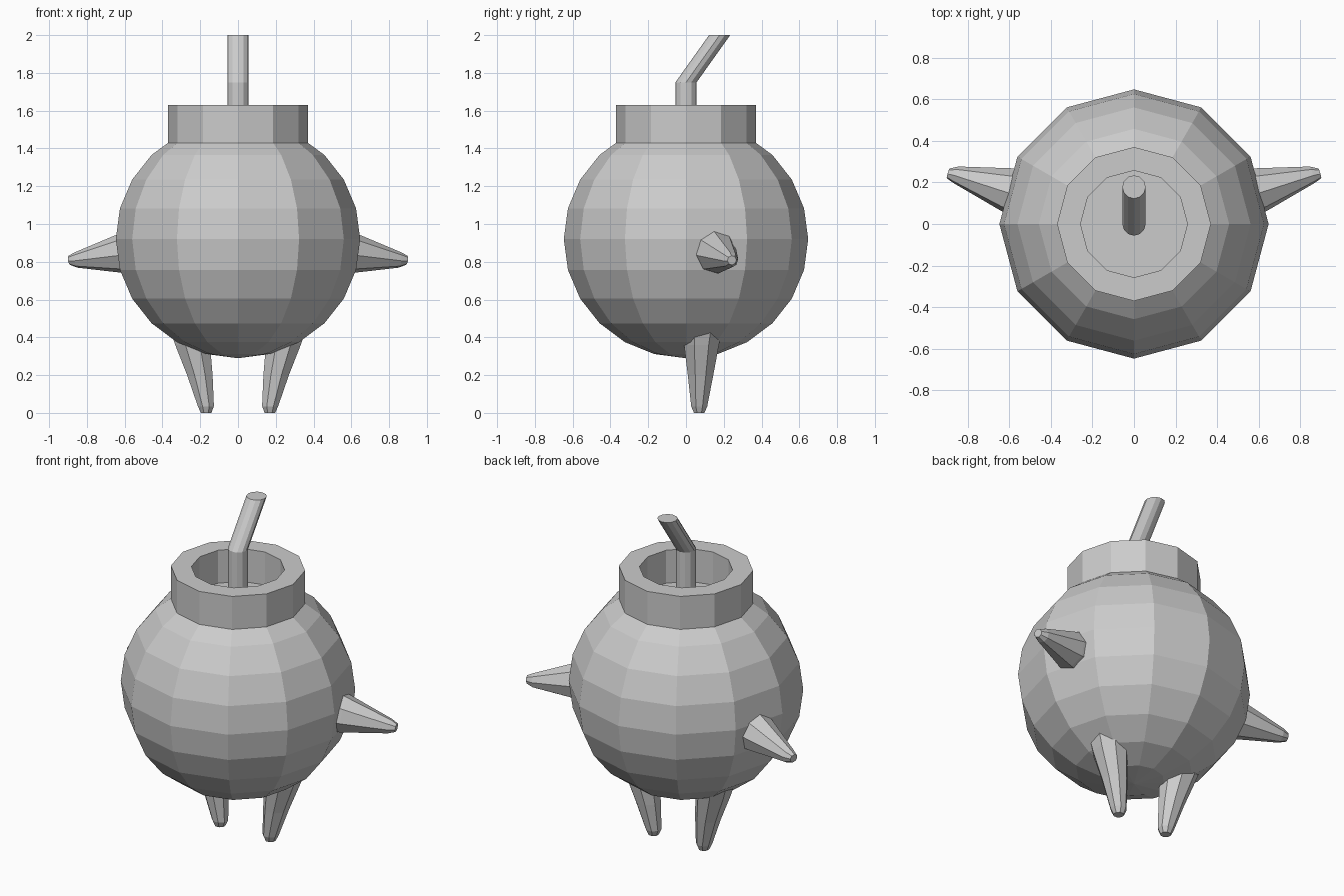
import bpy, bmesh, math
from mathutils import Vector

if "Cube" in bpy.data.objects:
    bpy.data.objects.remove(bpy.data.objects["Cube"])

grey = bpy.data.materials.new("grey")
grey.diffuse_color = (0.6, 0.6, 0.6, 1)
grey.use_nodes = True
grey.node_tree.nodes["Principled BSDF"].inputs["Base Color"].default_value = grey.diffuse_color


def loft(name, rings, sides, axis=(0, 0, 1), cap_start=True, cap_end=True, turn=0.0):
    """Skin round cross-sections (centre, radius) that all face along axis."""
    quat = Vector((0, 0, 1)).rotation_difference(Vector(axis).normalized())
    bm = bmesh.new()
    loops = []
    for centre, r in rings:
        loop = []
        for i in range(sides):
            a = 2 * math.pi * i / sides + turn
            offset = quat @ Vector((r * math.cos(a), r * math.sin(a), 0))
            loop.append(bm.verts.new(Vector(centre) + offset))
        loops.append(loop)
    for lo, hi in zip(loops, loops[1:]):
        for i in range(sides):
            j = (i + 1) % sides
            bm.faces.new((lo[i], lo[j], hi[j], hi[i]))
    if cap_start:
        bm.faces.new(loops[0][::-1])
    if cap_end:
        bm.faces.new(loops[-1])
    mesh = bpy.data.meshes.new(name)
    bm.to_mesh(mesh)
    bm.free()
    mesh.materials.append(grey)
    obj = bpy.data.objects.new(name, mesh)
    bpy.context.collection.objects.link(obj)
    return obj


def mirrored(obj):
    """Add the matching part on the other side of x = 0."""
    mod = obj.modifiers.new("mirror", 'MIRROR')
    mod.use_axis[0] = True


# Round body, cut flat under the collar
body = [((0, 0, 0.92 + 0.63 * math.sin(math.radians(d))),
         max(0.647 * math.cos(math.radians(d)), 0.004)) for d in range(-90, 46, 15)]
body.append(((0, 0, 1.43), 0.37))
loft("body", body, 12)

# Open collar
loft("collar", [((0, 0, 1.43), 0.37), ((0, 0, 1.63), 0.37),
                ((0, 0, 1.63), 0.257), ((0, 0, 1.43), 0.257)], 12,
     cap_start=False, cap_end=False)

# Bent fuse with a level top
loft("fuse", [((0, 0, 1.43), 0.056), ((0, 0, 1.75), 0.056), ((0, 0.178, 2.0), 0.056)], 12)

# Stubby arms
arm = loft("arm", [((0.55, 0.148, 0.856), 0.12), ((0.61, 0.165, 0.845), 0.107),
                   ((0.855, 0.236, 0.81), 0.042), ((0.893, 0.243, 0.808), 0.025)], 8,
           axis=(0.95, 0.27, -0.12), turn=math.pi / 8)
mirrored(arm)

# Pointed legs
leg = loft("leg", [((0.255, 0.088, 0.43), 0.11), ((0.24, 0.082, 0.36), 0.1),
                   ((0.202, 0.077, 0.2), 0.073), ((0.17, 0.07, 0.035), 0.046),
                   ((0.169, 0.07, 0.0), 0.03)], 8, turn=math.pi / 8)
mirrored(leg)
